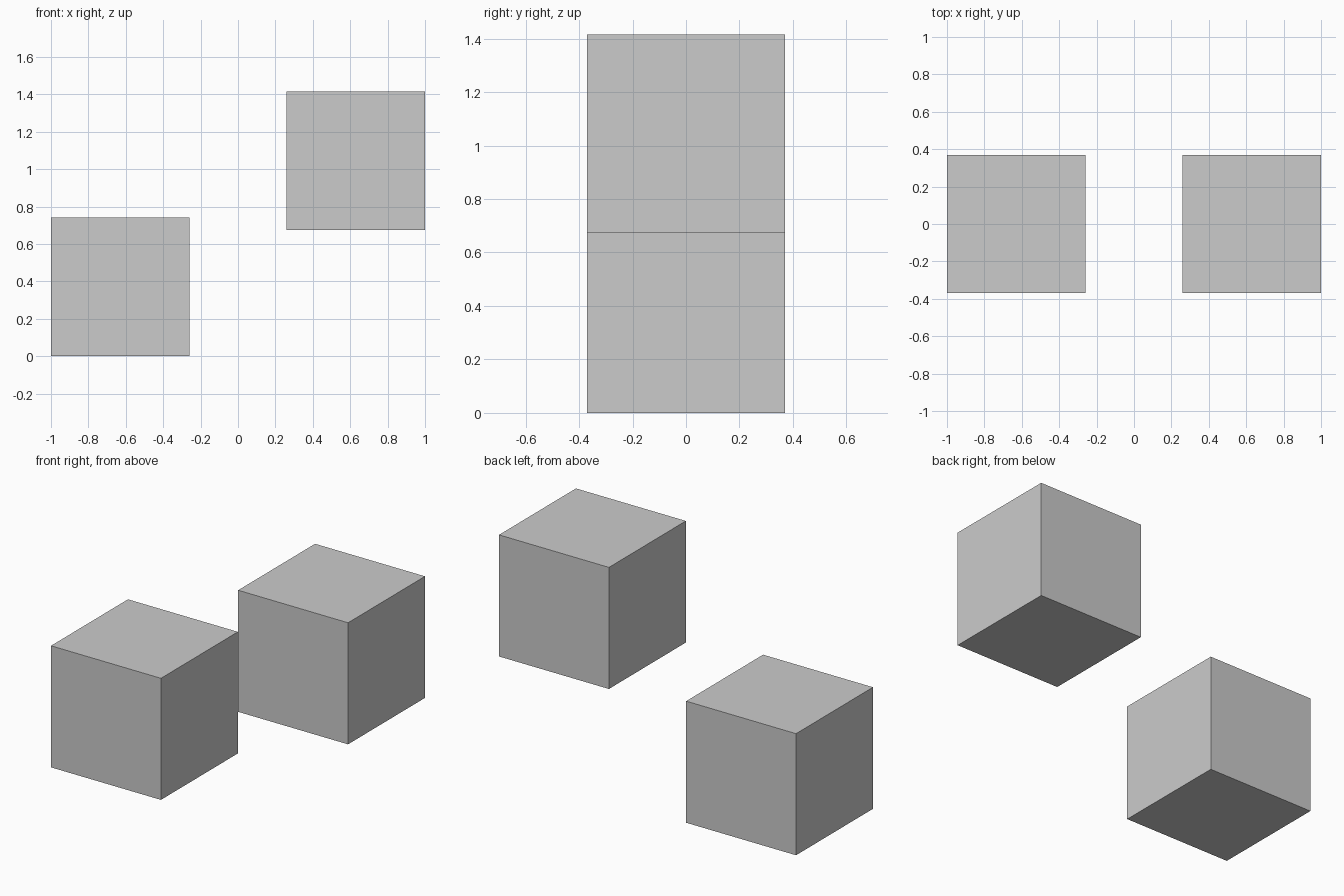
import bpy

if "Cube" in bpy.data.objects:
    bpy.data.objects.remove(bpy.data.objects["Cube"])

SIZE = 0.74


def add_cube(name, x, base_z):
    bpy.ops.mesh.primitive_cube_add(size=SIZE, location=(x, 0, base_z + SIZE / 2))
    bpy.context.object.name = name


# Two equal cubes: one on the ground, one raised on the right
add_cube("lower_cube", -1 + SIZE / 2, 0)
add_cube("raised_cube", 1 - SIZE / 2, 0.675)
